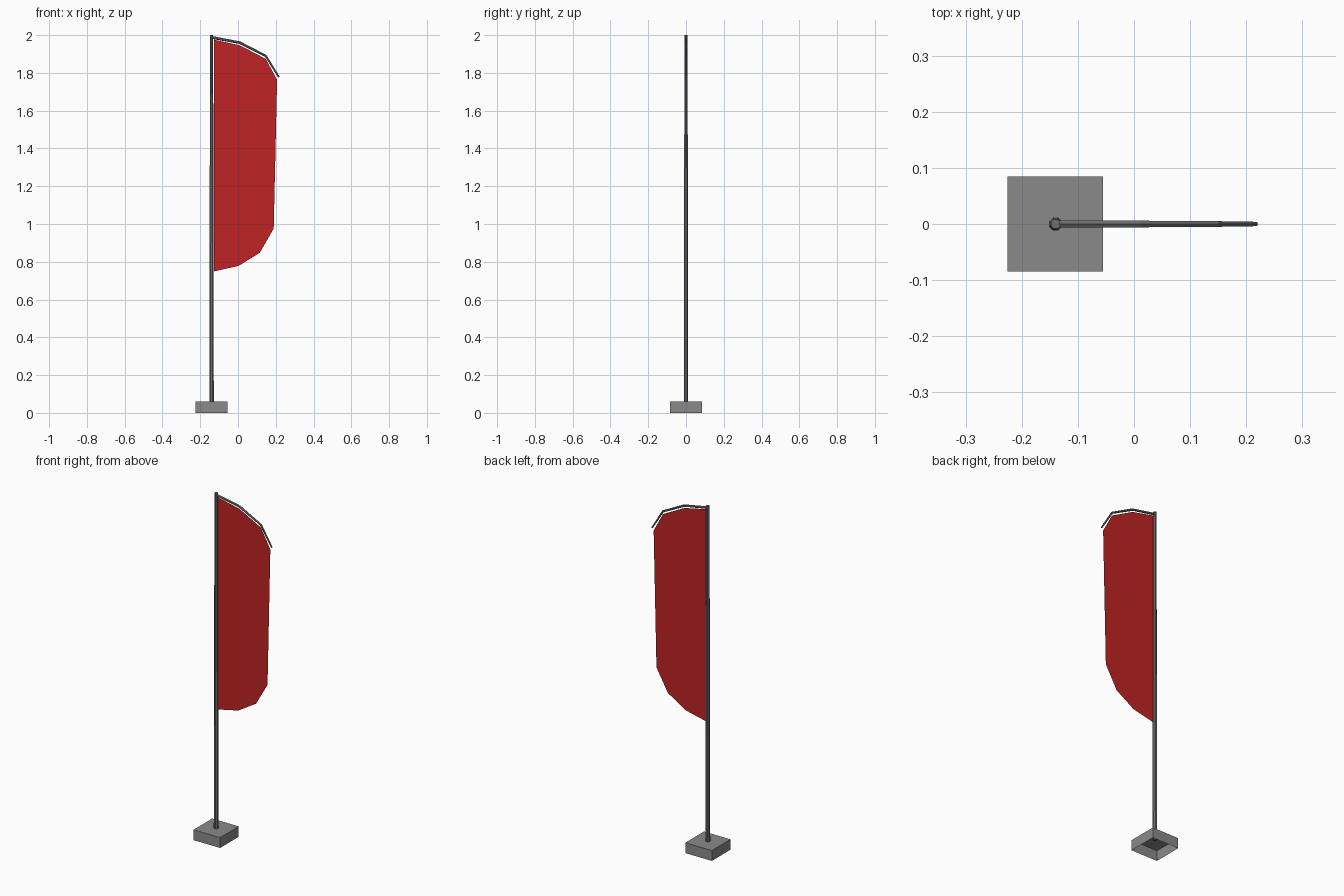
import bpy, bmesh, math
from mathutils import Vector

if "Cube" in bpy.data.objects:
    bpy.data.objects.remove(bpy.data.objects["Cube"])


def material(name, rgb):
    m = bpy.data.materials.new(name)
    m.diffuse_color = (*rgb, 1)
    m.use_nodes = True
    m.node_tree.nodes["Principled BSDF"].inputs["Base Color"].default_value = m.diffuse_color
    return m


def finish(name, bm, mat):
    me = bpy.data.meshes.new(name)
    bm.normal_update()
    bm.to_mesh(me)
    bm.free()
    me.materials.append(mat)
    ob = bpy.data.objects.new(name, me)
    bpy.context.collection.objects.link(ob)
    return ob


def tube(name, path, radii, sides, mat):
    """Tapered tube with mitred joints along a path in the xz plane."""
    bm = bmesh.new()
    pts = [Vector((x, 0, z)) for x, z in path]
    side = Vector((0, 1, 0))
    rings = []
    for i, (p, r) in enumerate(zip(pts, radii)):
        t = (pts[min(i + 1, len(pts) - 1)] - pts[max(i - 1, 0)]).normalized()
        n = side.cross(t)
        angles = [2 * math.pi * (k + 0.5) / sides for k in range(sides)]
        rings.append([bm.verts.new(p + r * (math.cos(a) * side + math.sin(a) * n))
                      for a in angles])
    for a, b in zip(rings, rings[1:]):
        for k in range(sides):
            j = (k + 1) % sides
            bm.faces.new((a[k], a[j], b[j], b[k]))
    bm.faces.new(rings[0][::-1])
    bm.faces.new(rings[-1])
    bmesh.ops.recalc_face_normals(bm, faces=bm.faces)
    return finish(name, bm, mat)


stone = material("base grey", (0.25, 0.255, 0.25))
metal = material("pole grey", (0.16, 0.162, 0.16))
red = material("flag red", (0.52, 0.017, 0.017))

POLE_X = -0.14

# Base: square block, open underneath
bm = bmesh.new()
bmesh.ops.create_cube(bm, size=1)
bmesh.ops.scale(bm, vec=(0.17, 0.17, 0.06), verts=bm.verts)
bmesh.ops.translate(bm, vec=(POLE_X, 0, 0.03), verts=bm.verts)
bm.normal_update()
bmesh.ops.delete(bm, geom=[f for f in bm.faces if f.normal.z < -0.5],
                 context='FACES_ONLY')
finish("base", bm, stone)

# Upright pole, tapering towards the top
tube("pole", [(POLE_X, 0.055), (POLE_X, 2.0)], [0.0128, 0.009], 8, metal)

# Curved arm along the top of the flag
tube("top_arm", [(POLE_X, 1.988), (0.01, 1.96), (0.147, 1.89), (0.217, 1.777)],
     [0.0075, 0.0068, 0.0058, 0.0045], 6, metal)

# Flag: single flat sheet
outline = [(-0.128, 1.976), (0.01, 1.946), (0.147, 1.874), (0.207, 1.763),
           (0.189, 0.976), (0.116, 0.848), (0.003, 0.778), (-0.128, 0.749)]
bm = bmesh.new()
bm.faces.new([bm.verts.new((x, 0, z)) for x, z in reversed(outline)])
finish("flag", bm, red)
